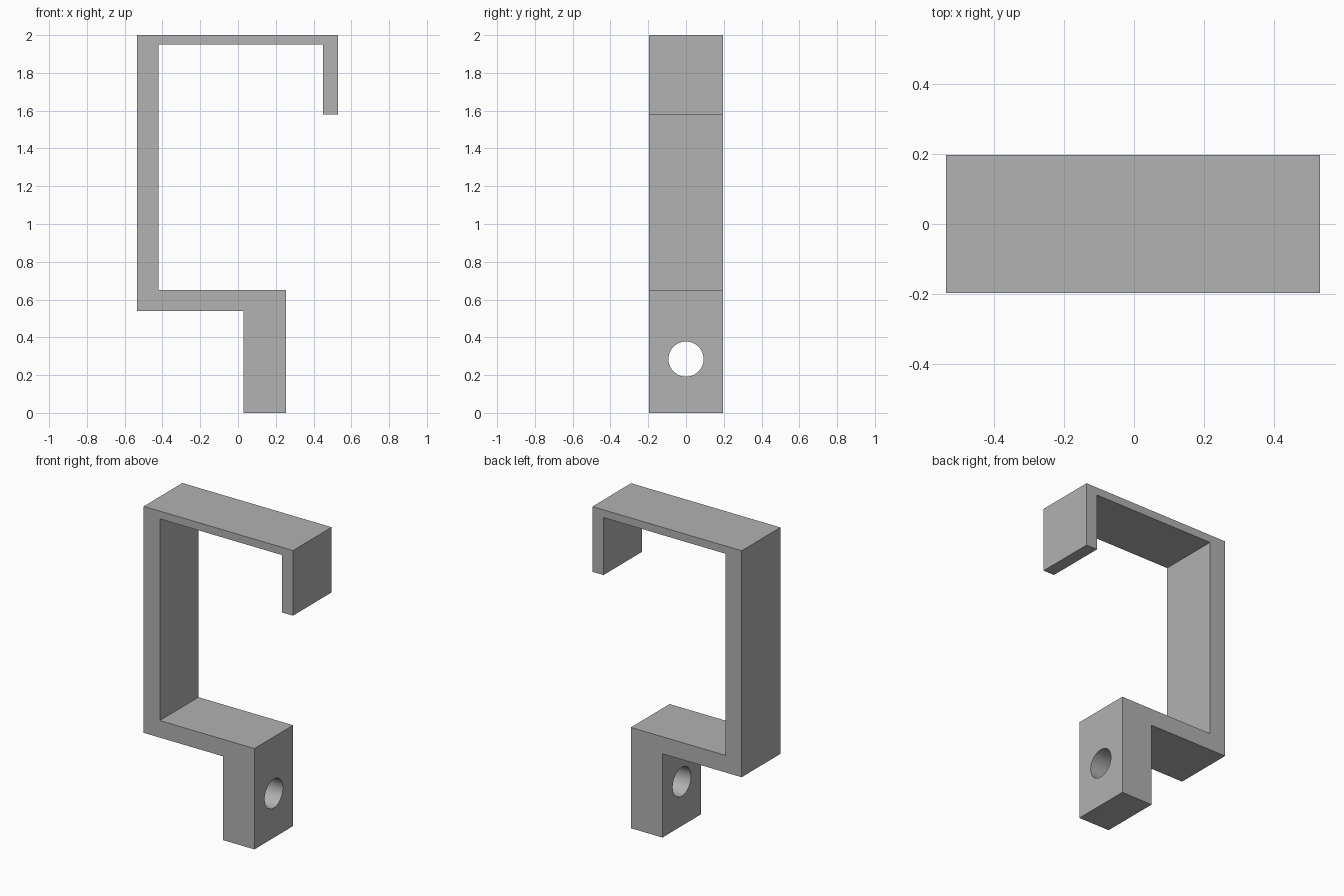
import bpy, bmesh
from mathutils import Vector

old = bpy.data.objects.get("Cube")
if old:
    bpy.data.objects.remove(old, do_unlink=True)

HALF_DEPTH = 0.197
HOLE_Z, HOLE_RADIUS = 0.285, 0.093

grey = bpy.data.materials.new("plain grey")
grey.use_nodes = True
colour = (0.445, 0.445, 0.445, 1)
grey.diffuse_color = colour
grey.node_tree.nodes["Principled BSDF"].inputs["Base Color"].default_value = colour


def add_object(name, bm):
    bmesh.ops.recalc_face_normals(bm, faces=bm.faces)
    mesh = bpy.data.meshes.new(name)
    bm.to_mesh(mesh)
    bm.free()
    mesh.materials.append(grey)
    obj = bpy.data.objects.new(name, mesh)
    bpy.context.collection.objects.link(obj)
    return obj


# Bent bracket: side outline pulled through its depth
outline = [(0.03, 0), (0.255, 0), (0.255, 0.65), (-0.42, 0.65),
           (-0.42, 1.95), (0.45, 1.95), (0.45, 1.58), (0.53, 1.58),
           (0.53, 2), (-0.535, 2), (-0.535, 0.54), (0.03, 0.54)]
bm = bmesh.new()
face = bm.faces.new([bm.verts.new((x, -HALF_DEPTH, z)) for x, z in outline])
pulled = bmesh.ops.extrude_face_region(bm, geom=[face], use_keep_orig=True)
bmesh.ops.translate(bm, vec=Vector((0, 2 * HALF_DEPTH, 0)),
                    verts=[v for v in pulled["geom"] if isinstance(v, bmesh.types.BMVert)])
bracket = add_object("hook_bracket", bm)

# Round screw hole through the lower tab
bpy.ops.mesh.primitive_cylinder_add(vertices=64, radius=HOLE_RADIUS, depth=0.6,
                                    location=(0.14, 0, HOLE_Z), rotation=(0, 1.570796, 0))
cutter = bpy.context.object
cutter.name = "hole_cutter"
cutter.data.materials.append(grey)
cutter.hide_render = True
cut = bracket.modifiers.new("screw hole", "BOOLEAN")
cut.operation = "DIFFERENCE"
cut.solver = "EXACT"
cut.object = cutter
bpy.ops.object.select_all(action="DESELECT")
bracket.select_set(True)
bpy.context.view_layer.objects.active = bracket
bpy.ops.object.modifier_apply(modifier=cut.name)
bpy.data.objects.remove(cutter, do_unlink=True)

# Smooth hole wall, crisp bracket edges
bpy.ops.object.shade_smooth_by_angle(angle=0.5)
